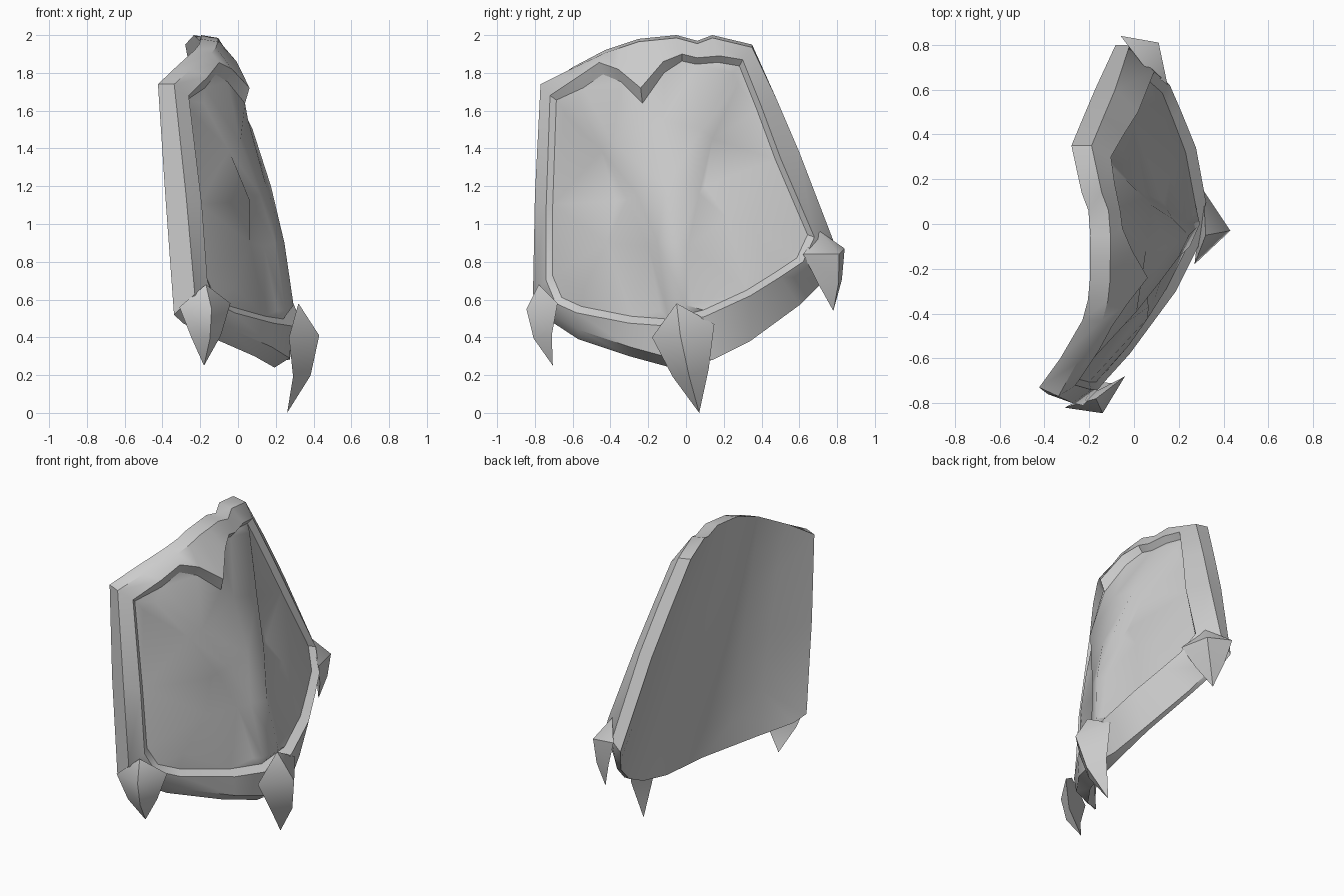
import bpy, math
from mathutils import Vector
from mathutils.geometry import delaunay_2d_cdt

if "Cube" in bpy.data.objects:
    bpy.data.objects.remove(bpy.data.objects["Cube"])

grey = bpy.data.materials.new("plain grey")
grey.diffuse_color = (0.6, 0.6, 0.6, 1)
grey.use_nodes = True
grey.node_tree.nodes["Principled BSDF"].inputs["Base Color"].default_value = grey.diffuse_color


def make(name, verts, faces, angle=35):
    me = bpy.data.meshes.new(name)
    me.from_pydata([tuple(v) for v in verts], [], faces)
    me.update()
    me.materials.append(grey)
    ob = bpy.data.objects.new(name, me)
    bpy.context.collection.objects.link(ob)
    bpy.ops.object.select_all(action='DESELECT')
    ob.select_set(True)
    bpy.context.view_layer.objects.active = ob
    bpy.ops.object.shade_smooth_by_angle(angle=math.radians(angle))
    return ob


# Curved back sheet: across y, depth at z = 0.4 and lean per unit height
SHEET = [(-.735, -.33, -.073), (-.57, -.12, -.13), (-.43, -.01, -.145), (-.3, .07, -.17),
         (0, .19, -.24), (.35, .17, -.29), (.6, .10, -.28), (.78, .03, -.28)]


def sheet(y, z):
    y = min(max(y, SHEET[0][0]), SHEET[-1][0])
    for a, b in zip(SHEET, SHEET[1:]):
        if y <= b[0]:
            t = (y - a[0]) / (b[0] - a[0])
            return a[1] + (b[1] - a[1]) * t + (a[2] + (b[2] - a[2]) * t) * (z - .4)


# Rim stations from the upper left: outer y, z, thickness; inner y, z, thickness
RIM = [(-.77, 1.74, .09, -.72, 1.68, .15), (-.62, 1.83, .09, -.57, 1.78, .14),
       (-.43, 1.92, .09, -.46, 1.855, .14), (-.34, 1.95, .09, -.36, 1.82, .16),
       (-.25, 1.98, .09, -.24, 1.72, .21), (-.15, 1.99, .09, -.12, 1.86, .16),
       (-.05, 2.0, .09, -.02, 1.9, .12), (.06, 1.97, .09, .06, 1.88, .12),
       (.14, 2.0, .09, .18, 1.89, .13), (.35, 1.95, .09, .3, 1.87, .14),
       (.48, 1.66, .09, .40, 1.62, .15), (.6, 1.38, .09, .50, 1.35, .16),
       (.80, .86, .08, .68, .93, .17), (.74, .71, .04, .62, .80, .18),
       (.6, .57, .03, .5, .72, .175), (.34, .38, .035, .34, .62, .17),
       (.14, .28, .06, .1, .51, .165), (-.08, .24, .08, -.1, .46, .15),
       (-.3, .3, .09, -.3, .475, .13), (-.57, .39, .09, -.58, .53, .13),
       (-.72, .475, .11, -.69, .58, .17), (-.81, .52, .11, -.74, .7, .19),
       (-.80, 1.15, .11, -.74, 1.1, .19)]
back, front, lip, step = [], [], [], []
for oy, oz, ot, iy, iz, it in RIM:
    by = oy + (.04 if oy < -.74 else .02 if oy < -.6 else 0)
    bz = oz - (.06 if oy > .78 else 0)
    back.append(Vector((sheet(by, bz), by, bz)))
    low_left = oy < 0 and oz < .6
    lift = (.11 if oy < -.8 else .05) if low_left else -.015 if oz > 1.8 else 0
    front.append(Vector((sheet(oy, oz) + ot, oy, oz + lift)))
    lip.append(Vector((sheet(iy, iz) + it, iy, iz)))
    notch = max(0, 1 - abs(iy + .26) / .25) if iz > 1.6 else 0
    drop = .06 * notch if iy > -.4 else .03 if -.6 < iy and iz > 1.6 else 0
    jy, jz = iy + (-.05 - iy) * .05, iz + (1.2 - iz) * .05 - drop
    step.append(Vector((sheet(jy, jz) + it - .04, jy, jz)))

n = len(RIM)
faces = [(r * n + i, (r + 1) * n + i, (r + 1) * n + (i + 1) % n, r * n + (i + 1) % n)
         for r in range(3) for i in range(n)]
make("rim", back + front + lip + step, faces)


def fill(name, loop, extra, lines, flip, angle):
    """Triangulate the area inside a loop, with extra (y, z, offset) points and creases."""
    pts = [Vector((p.y, p.z)) for p in loop] + [Vector(e[:2]) for e in extra]
    edges = [(i, (i + 1) % len(loop)) for i in range(len(loop))]
    edges += [(a + len(loop), b + len(loop)) for a, b in lines]
    v2, _, tris, orig, _, _ = delaunay_2d_cdt(pts, edges, [], 1, 1e-5)
    verts = []
    for p, o in zip(v2, orig):
        k = o[0] if o else -1
        if 0 <= k < len(loop):
            verts.append(loop[k])
        else:
            off = extra[k - len(loop)][2] if k >= 0 else .12
            verts.append(Vector((sheet(p.x, p.y) + off, p.x, p.y)))
    make(name, verts, [tuple(t)[::-1] if flip else tuple(t) for t in tris], angle)


# Smooth hollow back
grid = [(a[0], z / 10, 0) for a in SHEET[1:-1] for z in range(5, 19, 2)
        if z / 10 < 1.85 - max(0, a[0] - .3) * 2.2 and z / 10 > .45 + max(0, a[0]) * .5]
fill("back_sheet", back, grid, [], True, 50)

# Front panel with two creased ridges, a raised middle and a fold on each side
CREASES = [
    [(-.645, 1.59, .10), (-.45, 1.39, .12), (-.31, 1.13, .12), (-.20, .88, .12),
     (-.135, .54, .10)],
    [(-.60, 1.64, .125), (-.39, 1.43, .155), (-.26, 1.16, .165), (-.15, .90, .17),
     (-.10, .54, .13)],
    [(.25, 1.80, .12), (.085, 1.5, .17), (.02, 1.2, .18), (-.05, .9, .19), (.0, .57, .145)],
    [(.275, 1.74, .10), (.14, 1.45, .13), (.07, 1.16, .15), (.01, .88, .15), (.04, .58, .125)],
    [(-.37, 1.12, .15), (-.42, .9, .14), (-.54, .66, .11)],
    [(.10, 1.2, .15), (.22, 1.03, .16), (.36, .98, .16), (.56, .84, .14)],
    [(-.12, 1.55, .155), (-.11, 1.2, .175)],
]
extra, lines = [], []
for c in CREASES:
    lines += [(len(extra) + i, len(extra) + i + 1) for i in range(len(c) - 1)]
    extra += c
fill("front_panel", step, extra, lines, False, 60)


# Claw-like studs: top, left, outer ridge, right, tip, outward bulge
def claw(name, top, left, ridge, right, tip, bulge):
    t, l, o, r, p = map(Vector, (top, left, ridge, right, tip))
    centre = (l + r) / 2
    mid = [a.lerp(p, .5) + (o - centre) * bulge + (a - centre) * .08 for a in (l, o, r)]
    faces = [(0, 1, 2), (0, 2, 3), (0, 3, 1), (1, 4, 5, 2), (2, 5, 6, 3), (3, 6, 4, 1),
             (4, 7, 5), (5, 7, 6), (6, 7, 4)]
    make(name, [t, l, o, r] + mid + [p], faces, 45)


claw("left_claw", (-.17, -.78, .68), (-.31, -.82, .56), (-.14, -.845, .55),
     (-.04, -.68, .58), (-.18, -.705, .25), .25)
claw("centre_claw", (.32, -.05, .58), (.27, -.18, .4), (.43, -.03, .41),
     (.31, .15, .47), (.26, .07, 0), .2)
claw("right_claw", (.04, .71, .96), (.15, .62, .84), (.11, .81, .84),
     (-.06, .84, .87), (.04, .78, .54), .08)
